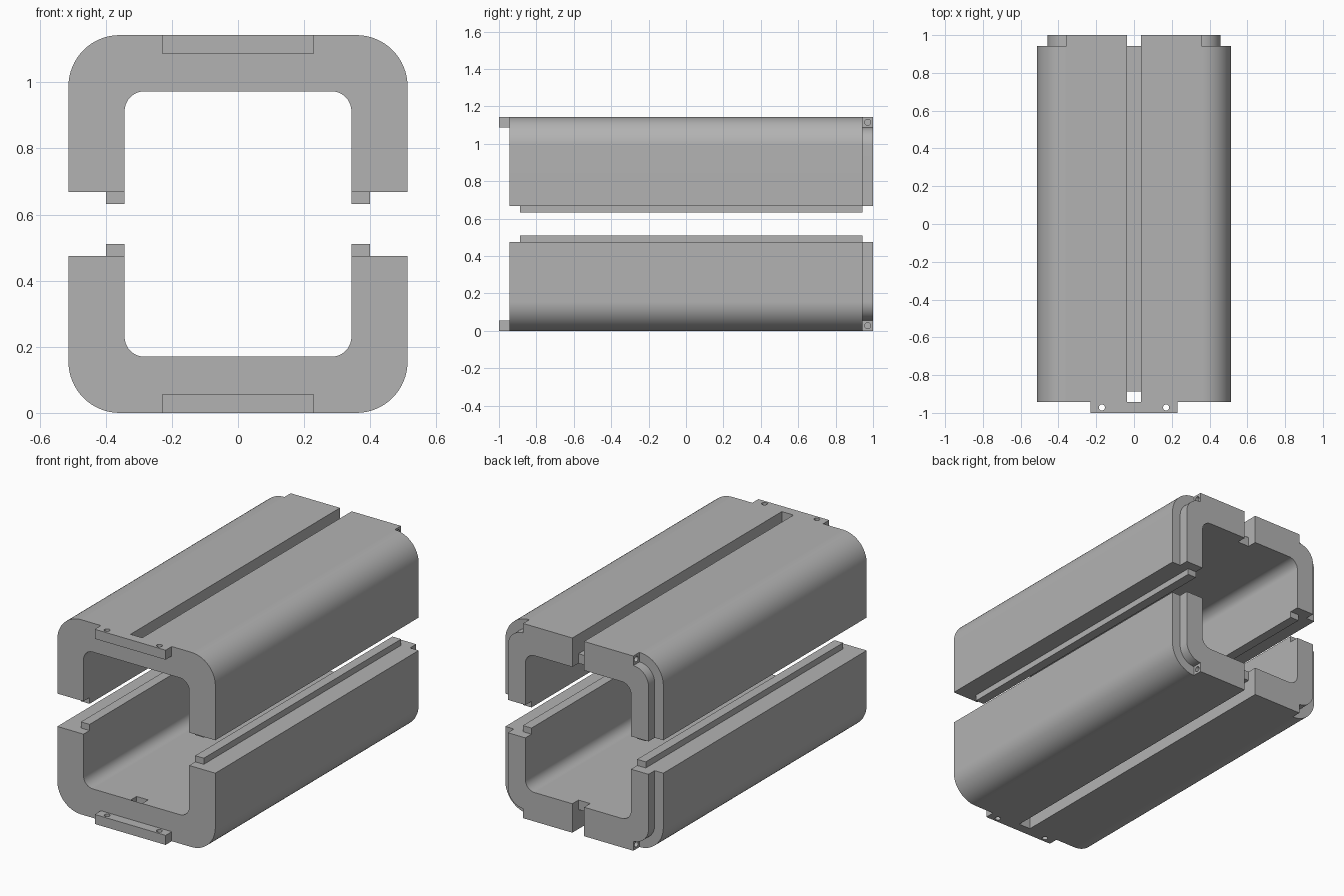
import bpy, bmesh, math
from mathutils import Matrix, Vector

HEIGHT, HALF_W, WALL = 1.143, 0.513, 0.17
SPLIT = 0.668            # underside of the upper shell
END, BODY = 1.0, 0.943   # overall and main-body half lengths
STEP = 0.056             # depth of rebates, tabs and tongues
SLOT = 0.038             # half width of the long slot
INNER_TOP = HEIGHT - WALL
INNER_W = HALF_W - WALL
R_OUT, R_IN = 0.155, 0.06

cube = bpy.data.objects.get("Cube")
if cube:
    bpy.data.objects.remove(cube, do_unlink=True)

grey = bpy.data.materials.new("plain grey")
grey.use_nodes = True
colour = (0.45, 0.45, 0.45, 1)
grey.diffuse_color = colour
grey.node_tree.nodes["Principled BSDF"].inputs["Base Color"].default_value = colour


def make_object(name, bm):
    bmesh.ops.recalc_face_normals(bm, faces=bm.faces)
    mesh = bpy.data.meshes.new(name)
    bm.to_mesh(mesh)
    bm.free()
    mesh.materials.append(grey)
    obj = bpy.data.objects.new(name, mesh)
    bpy.context.collection.objects.link(obj)
    return obj


def prism(name, profile, start, end, axis="y"):
    """Extrude an (x, z) profile along y, or a (y, z) profile along x."""
    bm = bmesh.new()
    place = (lambda a, b: (a, start, b)) if axis == "y" else (lambda a, b: (start, a, b))
    face = bm.faces.new([bm.verts.new(place(a, b)) for a, b in profile])
    move = Vector((0, end - start, 0)) if axis == "y" else Vector((end - start, 0, 0))
    new = bmesh.ops.extrude_face_region(bm, geom=[face])["geom"]
    bmesh.ops.translate(bm, vec=move, verts=[v for v in new if isinstance(v, bmesh.types.BMVert)])
    return make_object(name, bm)


def box(name, x0, x1, y0, y1, z0, z1):
    return prism(name, [(x0, z0), (x1, z0), (x1, z1), (x0, z1)], y0, y1)


def drill(name, centre, rotation):
    bm = bmesh.new()
    bmesh.ops.create_cone(bm, cap_ends=True, segments=24, radius1=0.016, radius2=0.016, depth=0.2,
                          matrix=Matrix.Translation(centre) @ rotation)
    return make_object(name, bm)


def corner(w, top, r, steps=16):
    """Rounded upper corner on the +x side, from the side up to the top."""
    angles = [math.pi / 2 * i / steps for i in range(steps + 1)]
    return [(w - r + r * math.cos(a), top - r + r * math.sin(a)) for a in angles]


def flip_x(points):
    return [(-x, z) for x, z in reversed(points)]


# Upper shell: a rounded arch over the full length
outer = corner(HALF_W, HEIGHT, R_OUT)
inner = corner(INNER_W, INNER_TOP, R_IN)
right_side = [(HALF_W, SPLIT)] + outer
left_side = flip_x(right_side)
inside = [(-INNER_W, SPLIT)] + flip_x(inner)[::-1] + inner[::-1] + [(INNER_W, SPLIT)]
upper = prism("upper_shell", right_side + left_side + inside, -END, END)

# Front end cut back, leaving the screw tab
tab = 0.23
cutters = [prism("front_cutter", [(-0.7, 0.5), (0.7, 0.5), (0.7, 1.3), (tab, 1.3),
                                  (tab, HEIGHT - STEP), (-tab, HEIGHT - STEP),
                                  (-tab, 1.3), (-0.7, 1.3)], -1.2, -BODY)]

# Rebates around the two back corners
lip = corner(HALF_W - STEP, HEIGHT - STEP, R_OUT - STEP)
rebate = [(HALF_W - STEP, 0.5)] + lip + [(lip[-1][0], 1.3), (0.7, 1.3), (0.7, 0.5)]
for profile in (rebate, flip_x(rebate)):
    cutters.append(prism("rebate_cutter", profile, BODY, 1.2))

# Long slot, open through at both ends over a floor strip
front_gap = -BODY + STEP
floor = INNER_TOP + STEP
cutters.append(prism("slot_cutter", [(-BODY, 0.9), (front_gap, 0.9), (front_gap, floor), (BODY, floor),
                                     (BODY, 0.9), (1.2, 0.9), (1.2, 1.3), (-BODY, 1.3)],
                     -SLOT, SLOT, "x"))

# Screw holes in the tab and in the back blocks
hole_y = (END + BODY) / 2
for side in (-1, 1):
    cutters.append(drill("tab_drill", (side * 0.17, -hole_y, HEIGHT), Matrix.Identity(4)))
    cutters.append(drill("block_drill", (side * 0.36, hole_y, HEIGHT - STEP / 2),
                         Matrix.Rotation(math.pi / 2, 4, "Y")))

for cutter in cutters:
    cutter.hide_render = True
    mod = upper.modifiers.new(cutter.name, "BOOLEAN")
    mod.operation, mod.solver, mod.object = "DIFFERENCE", "EXACT", cutter

# Bake the cuts and remove the cutters
bpy.context.view_layer.update()
baked = bpy.data.meshes.new_from_object(upper.evaluated_get(bpy.context.evaluated_depsgraph_get()))
upper.modifiers.clear()
upper.data = baked
baked.materials.clear()
baked.materials.append(grey)
for cutter in cutters:
    bpy.data.objects.remove(cutter, do_unlink=True)

# Tongues along the inner edge of both legs
parts = [upper]
for side, word in ((-1, "right"), (1, "left")):
    x0, x1 = sorted((side * INNER_W, side * (INNER_W + STEP)))
    parts.append(box("upper_tongue_" + word, x0, x1, front_gap, BODY, SPLIT - 0.036, SPLIT))

# Lower half mirrors the upper half
flip = Matrix.Translation((0, 0, HEIGHT)) @ Matrix.Diagonal((1, 1, -1, 1))
for part in list(parts):
    copy = bpy.data.objects.new(part.name.replace("upper", "lower"), part.data.copy())
    copy.data.transform(flip)
    copy.data.flip_normals()
    bpy.context.collection.objects.link(copy)
    parts.append(copy)

# Smooth rounded corners, crisp edges
bpy.ops.object.select_all(action="DESELECT")
for part in parts:
    part.select_set(True)
bpy.context.view_layer.objects.active = upper
bpy.ops.object.shade_smooth_by_angle(angle=math.radians(30))
for part in parts:
    part.modifiers.new("weighted normals", "WEIGHTED_NORMAL").keep_sharp = True
